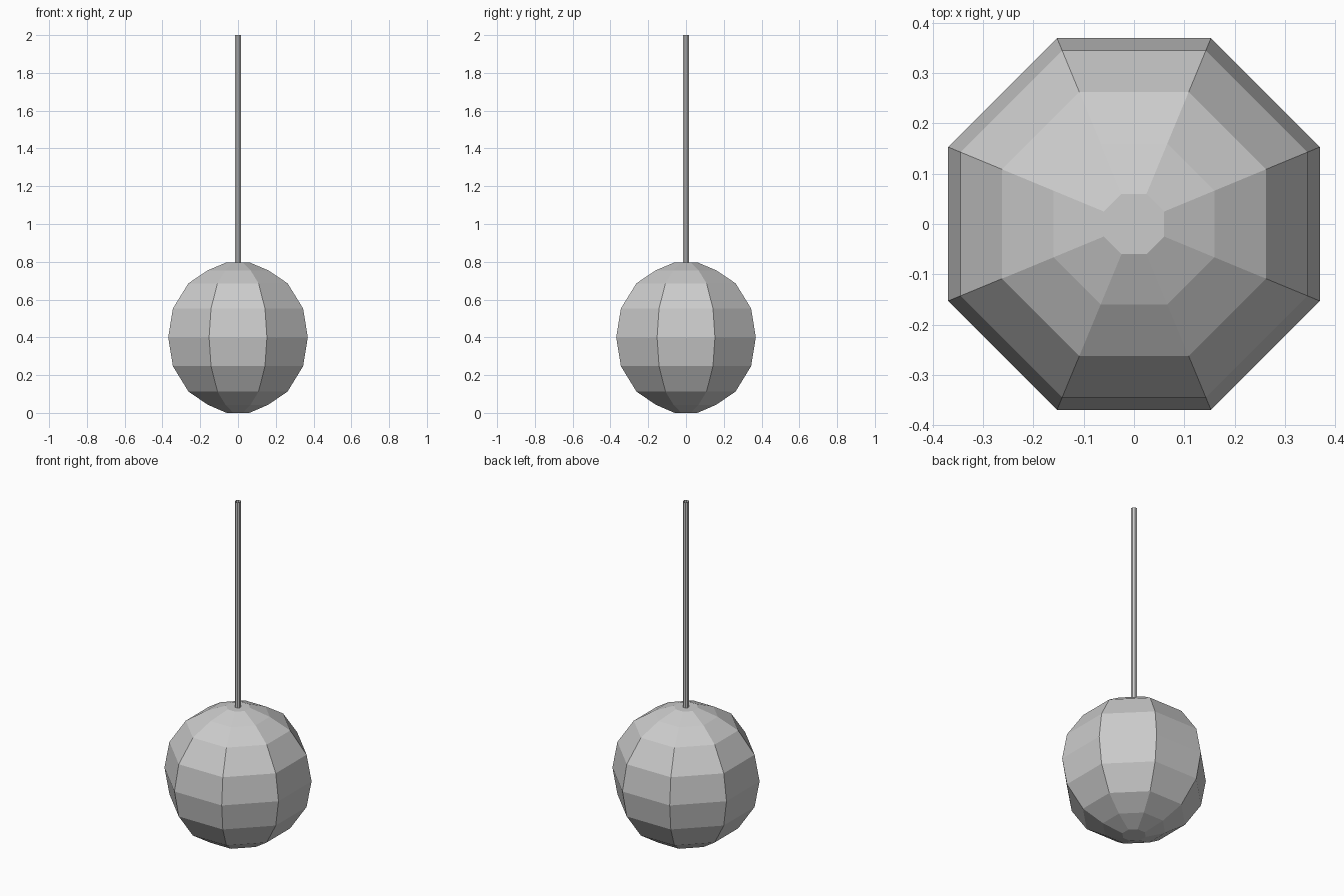
import bpy, bmesh
from math import pi, cos, sin

if "Cube" in bpy.data.objects:
    bpy.data.objects.remove(bpy.data.objects["Cube"])

SIDES = 8


def lathe(name, profile, caps=True):
    """Octagonal flat-sided body from (radius, height) rings."""
    bm = bmesh.new()
    rings = []
    for r, z in profile:
        rings.append([bm.verts.new((r * cos((i + 0.5) * 2 * pi / SIDES),
                                    r * sin((i + 0.5) * 2 * pi / SIDES), z))
                      for i in range(SIDES)])
    for a, b in zip(rings, rings[1:]):
        for i in range(SIDES):
            j = (i + 1) % SIDES
            bm.faces.new((a[i], a[j], b[j], b[i]))
    if caps:
        bm.faces.new(rings[0][::-1])
        bm.faces.new(rings[-1])
    mesh = bpy.data.meshes.new(name)
    bm.to_mesh(mesh)
    bm.free()
    obj = bpy.data.objects.new(name, mesh)
    bpy.context.collection.objects.link(obj)
    return obj


# Paper-lantern style round shade
lathe("lamp_shade", [(0.065, 0.0), (0.173, 0.043), (0.284, 0.113),
                     (0.373, 0.247), (0.40, 0.40), (0.373, 0.553),
                     (0.284, 0.686), (0.173, 0.755), (0.065, 0.797)])

# Thin hanging cord, open at both ends
lathe("hanging_cord", [(0.017, 0.795), (0.017, 2.0)], caps=False)
